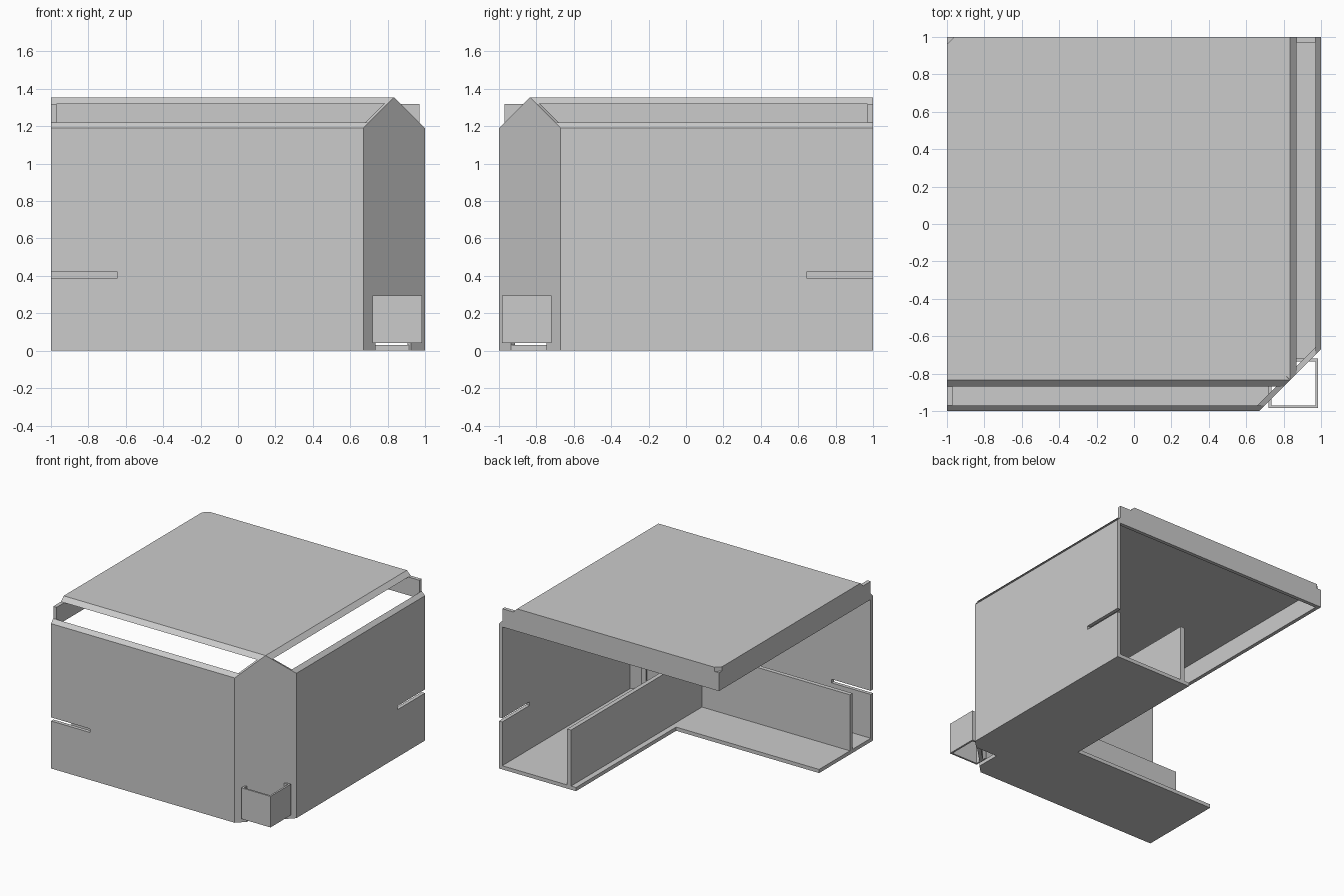
import bpy
import bmesh
from mathutils import Vector, Matrix

cube = bpy.data.objects.get("Cube")
if cube:
    bpy.data.objects.remove(cube, do_unlink=True)

grey = bpy.data.materials.new("plain grey")
grey.use_nodes = True
colour = (0.6, 0.6, 0.6, 1)
grey.diffuse_color = colour
grey.node_tree.nodes["Principled BSDF"].inputs["Base Color"].default_value = colour

# Reflection across the diagonal that runs through the cut corner
SWAP = Matrix(((0, -1, 0, 0), (-1, 0, 0, 0), (0, 0, 1, 0), (0, 0, 0, 1)))

# Outer planes: cut corner and the two bevelled top edges
CORNER = ((0.835, -0.835, 0), (1, -1, 0))
FRONT_SLOPE = ((0, -1, 1.19), (0, -1, 1))
RIGHT_SLOPE = ((1, 0, 1.19), (1, 0, 1))


def prism(name, points, depth, cuts=(), mirror=False):
    """Extrude a flat outline along depth, then trim it with planes."""
    bm = bmesh.new()
    face = bm.faces.new([bm.verts.new(p) for p in points])
    new = bmesh.ops.extrude_face_region(bm, geom=[face])["geom"]
    moved = [v for v in new if isinstance(v, bmesh.types.BMVert)]
    bmesh.ops.translate(bm, verts=moved, vec=Vector(depth))
    for co, no in cuts:
        geom = bm.verts[:] + bm.edges[:] + bm.faces[:]
        cut = bmesh.ops.bisect_plane(bm, geom=geom, plane_co=co, plane_no=Vector(no).normalized(),
                                     clear_outer=True)["geom_cut"]
        edges = [e for e in cut if isinstance(e, bmesh.types.BMEdge)]
        bmesh.ops.holes_fill(bm, edges=edges, sides=0)
    if mirror:
        bm.transform(SWAP)
    bmesh.ops.recalc_face_normals(bm, faces=bm.faces[:])
    mesh = bpy.data.meshes.new(name)
    bm.to_mesh(mesh)
    bm.free()
    mesh.materials.append(grey)
    obj = bpy.data.objects.new(name, mesh)
    bpy.context.collection.objects.link(obj)
    return obj


def block(name, lo, hi, cuts=(), mirror=False):
    """Box between two corners."""
    (a, b, c), (d, e, f) = lo, hi
    outline = [(a, b, c), (d, b, c), (d, e, c), (a, e, c)]
    return prism(name, outline, (0, 0, f - c), cuts, mirror)


# Outer walls with an open slot at the free end, and the upper end rails
wall = [(-1, 0), (1, 0), (1, 1.22), (-1, 1.22),
        (-1, 0.42), (-0.645, 0.42), (-0.645, 0.39), (-1, 0.39)]
for side, mirror in (("front", False), ("right", True)):
    prism(side + "_wall", [(x, -1, z) for x, z in wall], (0, 0.03, 0),
          [CORNER, FRONT_SLOPE], mirror)
    rail = "left_rail" if mirror else "back_rail"
    block(rail, (-1, 0.97, 1.17), (0.97, 1, 1.32), mirror=mirror)

# Diagonal corner panel with a peaked top and a notch at the foot
corner = [(0.67, 0), (0.735, 0), (0.735, 0.04), (0.925, 0.04), (0.925, 0),
          (1, 0), (1, 1.19), (0.835, 1.355), (0.67, 1.19)]
prism("corner_panel", [(x, x - 1.67, z) for x, z in corner], (-0.02, 0.02, 0))

# Roof panel with bevelled front and right edges
roof = [(-1, -0.9), (0.9, -0.9), (0.9, 1), (-0.96, 1), (-1, 0.96)]
prism("roof", [(x, y, 1.32) for x, y in roof], (0, 0, 0.035),
      [CORNER, FRONT_SLOPE, RIGHT_SLOPE])

# L-shaped floor, notched under the corner box
floor = [(-1, -1), (0.67, -1), (0.735, -0.935), (0.735, -0.735), (0.935, -0.735),
         (1, -0.67), (1, 1), (0.3, 1), (0.3, -0.3), (-1, -0.3)]
prism("floor", [(x, y, 0) for x, y in floor], (0, 0, 0.03))

# Low inner partitions
block("front_partition", (-1, -0.735, 0.03), (0.38, -0.7, 0.49))
block("right_partition", (0.345, -0.7, 0.03), (0.38, 1, 0.49))

# Open corner box: outer wall and return flange on each side
for side, mirror in (("front", False), ("right", True)):
    block(side + "_box_wall", (0.72, -0.985, 0.04), (0.985, -0.97, 0.295), mirror=mirror)
    block(side + "_box_flange", (0.72, -0.97, 0.04), (0.735, -0.87, 0.295), mirror=mirror)
